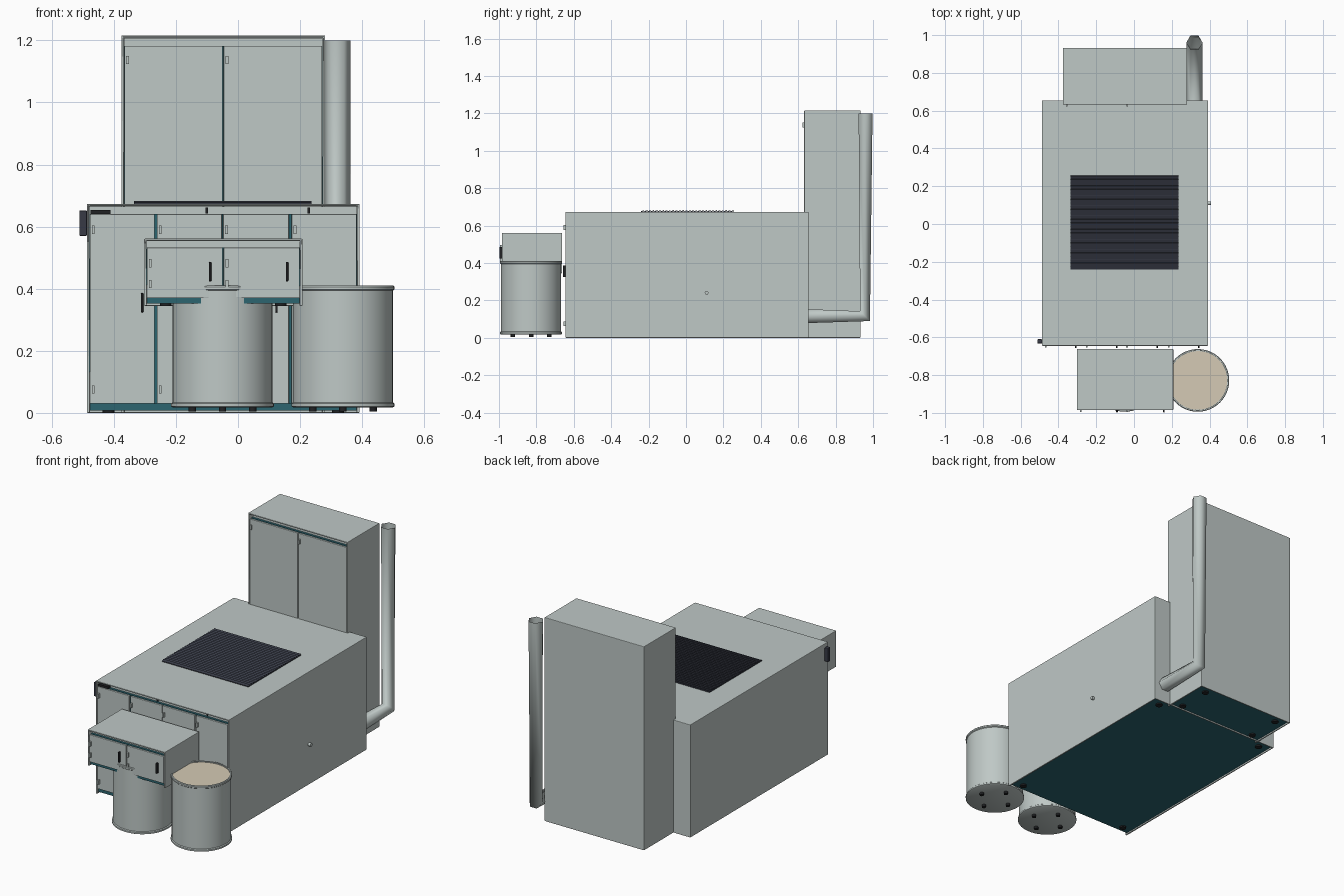
import bpy
import bmesh
import math
from mathutils import Matrix, Vector

if "Cube" in bpy.data.objects:
    bpy.data.objects.remove(bpy.data.objects["Cube"], do_unlink=True)


def material(name, rgb):
    m = bpy.data.materials.new(name)
    m.use_nodes = True
    m.diffuse_color = (*rgb, 1)
    m.node_tree.nodes["Principled BSDF"].inputs["Base Color"].default_value = (*rgb, 1)
    return m


GREY = material("pale grey", (0.52, 0.58, 0.565))
TEAL = material("dark teal", (0.025, 0.13, 0.16))
SLATE = material("dark slate", (0.038, 0.042, 0.06))
BLACK = material("black rubber", (0.015, 0.016, 0.018))
TAN = material("tan lid", (0.66, 0.59, 0.46))


def finish(name, bm, mat):
    bmesh.ops.recalc_face_normals(bm, faces=bm.faces)
    me = bpy.data.meshes.new(name)
    bm.to_mesh(me)
    bm.free()
    me.materials.append(mat)
    ob = bpy.data.objects.new(name, me)
    bpy.context.collection.objects.link(ob)
    return ob


def smooth(ob, angle):
    bpy.ops.object.select_all(action="DESELECT")
    ob.select_set(True)
    bpy.context.view_layer.objects.active = ob
    bpy.ops.object.shade_smooth_by_angle(angle=math.radians(angle))


def bevel(ob, width):
    mod = ob.modifiers.new("bevel", "BEVEL")
    mod.width = width
    mod.segments = 2


def add_box(bm, lo, hi):
    lo, hi = Vector(lo), Vector(hi)
    mat = Matrix.Translation((lo + hi) / 2) @ Matrix.Diagonal((*(hi - lo), 1))
    return bmesh.ops.create_cube(bm, size=1, matrix=mat)["verts"]


def box(name, lo, hi, mat):
    bm = bmesh.new()
    add_box(bm, lo, hi)
    return finish(name, bm, mat)


def cylinder(name, centre, radius, depth, mat, axis="Z", sides=16):
    bm = bmesh.new()
    turn = Matrix.Rotation(math.pi / 2, 4, "Y") if axis == "X" else Matrix()
    bmesh.ops.create_cone(bm, cap_ends=True, segments=sides, radius1=radius, radius2=radius,
                          depth=depth, matrix=Matrix.Translation(centre) @ turn)
    ob = finish(name, bm, mat)
    smooth(ob, 40)
    return ob


def shell(name, lo, hi):
    """Sheet metal housing, open at the front and underneath."""
    bm = bmesh.new()
    add_box(bm, lo, hi)
    bm.normal_update()
    gone = [f for f in bm.faces if f.normal.y < -0.5 or f.normal.z < -0.5]
    bmesh.ops.delete(bm, geom=gone, context="FACES")
    ob = finish(name, bm, GREY)
    # The open sheet must face outwards before it is thickened inwards
    centre = (Vector(lo) + Vector(hi)) / 2
    if any((p.center - centre).dot(p.normal) < 0 for p in ob.data.polygons):
        ob.data.flip_normals()
    mod = ob.modifiers.new("sheet", "SOLIDIFY")
    mod.thickness = 0.01
    mod.offset = -1
    bevel(ob, 0.003)


def housing(name, lo, hi, sill, head):
    """Shell with a teal carcass inside and a recessed header strip."""
    (x0, y0, z0), (x1, y1, z1) = lo, hi
    shell(name + "_shell", lo, hi)
    box(name + "_carcass", (x0 + 0.009, y0 + 0.018, z0 + 0.008),
        (x1 - 0.009, y1 - 0.009, head), TEAL)
    box(name + "_sill", (x0 + 0.009, y0 + 0.012, z0 + 0.008),
        (x1 - 0.009, y0 + 0.02, sill), TEAL)
    box(name + "_header", (x0 + 0.009, y0 + 0.032, head - 0.005),
        (x1 - 0.009, y0 + 0.04, z1 - 0.008), GREY)
    for i, x in enumerate((x0 + 0.07, x1 - 0.07)):
        for j, y in enumerate((y0 + 0.05, y1 - 0.05)):
            cylinder(f"{name}_foot_{i}{j}", (x, y, z0 + 0.006), 0.019, 0.012, BLACK)


def door(name, x0, x1, y, z0, z1, hinge_heights, handle):
    """Left-hung door panel with hinges and a dark pull handle."""
    bevel(box(name, (x0, y, z0), (x1, y + 0.012, z1), GREY), 0.002)
    for i, z in enumerate(hinge_heights):
        box(f"{name}_hinge_{i}", (x0 + 0.006, y - 0.012, z - 0.013),
            (x0 + 0.015, y + 0.002, z + 0.013), GREY)
    if handle:
        x = x1 - 0.04
        bevel(box(name + "_handle", (x - 0.004, y - 0.014, handle - 0.031),
                  (x + 0.004, y + 0.002, handle + 0.031), BLACK), 0.002)


# Main housing with two pairs of doors
housing("main", (-0.487, -0.645, 0), (0.392, 0.655, 0.673), 0.03, 0.64)
for i, (a, b) in enumerate([(-0.477, -0.269), (-0.261, -0.052), (-0.048, 0.164), (0.173, 0.382)]):
    door(f"main_door_{i}", a, b, -0.643, 0.03, 0.64, (0.075, 0.59), 0.355)

# Tall rear cabinet
housing("cabinet", (-0.376, 0.632, 0), (0.281, 0.933, 1.216), 0.03, 1.182)
for i, (a, b) in enumerate([(-0.366, -0.05), (-0.046, 0.271)]):
    door(f"cabinet_door_{i}", a, b, 0.634, 0.03, 1.182, (0.075, 1.137), 0.62)

# Small front box
housing("front_box", (-0.303, -0.985, 0.345), (0.208, -0.662, 0.561), 0.37, 0.532)
for i, (a, b) in enumerate([(-0.293, -0.05), (-0.046, 0.198)]):
    door(f"front_box_door_{i}", a, b, -0.983, 0.37, 0.532, (0.415, 0.482), 0.455)

# Drums turned from a profile
PROFILE = [(0, 0.018), (0.161, 0.018), (0.166, 0.021), (0.166, 0.03), (0.161, 0.034),
           (0.161, 0.394), (0.166, 0.398), (0.166, 0.406), (0.163, 0.41), (0.156, 0.41),
           (0.156, 0.398), (0, 0.398)]
for side, cx in (("middle", -0.05), ("left", 0.338)):
    bm = bmesh.new()
    verts = [bm.verts.new((r, 0, z)) for r, z in PROFILE]
    edges = [bm.edges.new(pair) for pair in zip(verts, verts[1:])]
    bmesh.ops.spin(bm, geom=verts + edges, cent=(0, 0, 0), axis=(0, 0, 1),
                   angle=2 * math.pi, steps=48, use_merge=True)
    bmesh.ops.remove_doubles(bm, verts=bm.verts, dist=0.0001)
    drum = finish(f"{side}_drum", bm, GREY)
    drum.location = (cx, -0.828, 0)
    smooth(drum, 35)
    cylinder(f"{side}_drum_lid", (cx, -0.828, 0.401), 0.155, 0.008, TAN, sides=48)
    for k in range(4):
        a = k * math.pi / 2
        cylinder(f"{side}_drum_foot_{k}", (cx + 0.097 * math.cos(a), -0.828 + 0.097 * math.sin(a), 0.012),
                 0.012, 0.016, BLACK, sides=12)

# Exhaust pipe: a hexagonal section swept around one sharp corner
bm = bmesh.new()
rings = []
for centre, up in [((0.32, 0.65, 0.116), (0, 0, 1)), ((0.32, 0.957, 0.116), (0, -0.707, 0.707)),
                   ((0.32, 0.96, 1.2), (0, -1, 0))]:
    rings.append([bm.verts.new(Vector(centre) + 0.043 * (math.cos(k * math.pi / 3) * Vector((1, 0, 0))
                  + math.sin(k * math.pi / 3) * Vector(up))) for k in range(6)])
for low, high in zip(rings, rings[1:]):
    for k in range(6):
        n = (k + 1) % 6
        bm.faces.new((low[k], low[n], high[n], high[k]))
smooth(finish("exhaust_pipe", bm, GREY), 80)

# Louvred roof grille
box("grille_base", (-0.335, -0.24, 0.67), (0.236, 0.256, 0.676), SLATE)
bm = bmesh.new()
COUNT = 28
step = 0.496 / COUNT
for i in range(COUNT):
    y = -0.24 + (i + 0.5) * step
    slat = add_box(bm, (-0.335, y - 0.0085, 0.677), (0.236, y + 0.0085, 0.680))
    bmesh.ops.rotate(bm, verts=slat, cent=(0, y, 0.6785), matrix=Matrix.Rotation(math.radians(20), 3, "X"))
finish("grille_slats", bm, SLATE)

# Control pendant on the right side with its bracket
bevel(box("control_pendant", (-0.511, -0.632, 0.57), (-0.487, -0.61, 0.652), SLATE), 0.003)
box("control_bracket", (-0.475, -0.64, 0.641), (-0.41, -0.615, 0.654), BLACK)
for i, x in enumerate((-0.1, 0.228)):
    box(f"header_latch_{i}", (x - 0.004, -0.618, 0.642), (x + 0.004, -0.612, 0.662), BLACK)

# Drain knob on the left side
cylinder("drain_knob", (0.398, 0.11, 0.24), 0.01, 0.02, GREY, axis="X")
